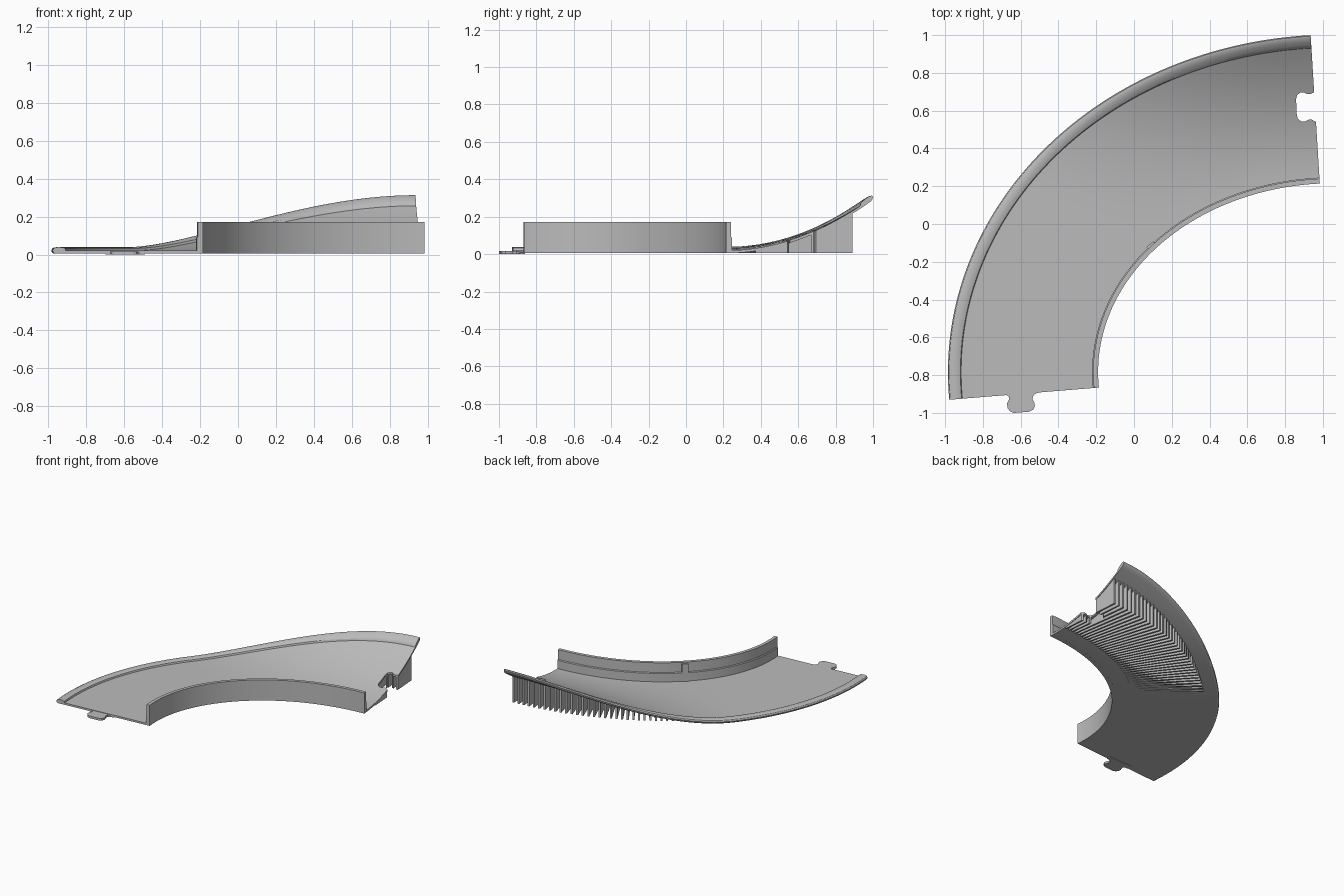
import bpy, bmesh, math

if "Cube" in bpy.data.objects:
    bpy.data.objects.remove(bpy.data.objects["Cube"])

CX, CY = 1.06, -0.784           # centre of the bend
T0, T1 = -4.7, 86.5             # sweep angles in degrees
BASE = 0.005                    # underside height

grey = bpy.data.materials.new("plain_grey")
grey.diffuse_color = (0.5, 0.5, 0.5, 1)
grey.use_nodes = True
grey.node_tree.nodes["Principled BSDF"].inputs["Base Color"].default_value = grey.diffuse_color


def lift(s, t):
    """Banking height: grows toward the outer edge and the raised end."""
    u = min(max((t - 35) / (T1 - 35), 0), 1)
    return 0.285 * max(s, 0) ** 2 * u * u * (3 - 2 * u)


def place(s, z, t):
    """s runs 0 to 1 from the inner to the outer edge."""
    a = math.radians(t)
    return (CX - (1.25 + 0.795 * s) * math.cos(a),
            CY + (1.0 + 0.787 * s) * math.sin(a), z)


def finish(name, bm, smooth=True):
    bmesh.ops.recalc_face_normals(bm, faces=bm.faces)
    me = bpy.data.meshes.new(name)
    bm.to_mesh(me)
    bm.free()
    me.materials.append(grey)
    ob = bpy.data.objects.new(name, me)
    bpy.context.collection.objects.link(ob)
    if smooth:
        smooth_part(ob)
    return ob


def smooth_part(ob):
    bpy.ops.object.select_all(action='DESELECT')
    ob.select_set(True)
    bpy.context.view_layer.objects.active = ob
    bpy.ops.object.shade_smooth_by_angle(angle=math.radians(30))


def sweep(bm, profile, ta, tb, steps, banked=True):
    """Sweep a closed (s, z) profile along the bend, with end caps."""
    rings = []
    for i in range(steps + 1):
        t = ta + (tb - ta) * i / steps
        rings.append([bm.verts.new(place(s, z + (lift(s, t) if banked else 0), t))
                      for s, z in profile])
    n = len(profile)
    for r, q in zip(rings, rings[1:]):
        for j in range(n):
            k = (j + 1) % n
            bm.faces.new((r[j], r[k], q[k], q[j]))
    bm.faces.new(rings[0])
    bm.faces.new(rings[-1])


def prism(name, pts, z0, z1):
    bm = bmesh.new()
    f = bm.faces.new([bm.verts.new((x, y, z0)) for x, y in pts])
    new = bmesh.ops.extrude_face_region(bm, geom=[f])["geom"]
    for v in new:
        if isinstance(v, bmesh.types.BMVert):
            v.co.z = z1
    return finish(name, bm, False)


# Track bed with rounded outer rim
top = [(0.01 + 0.902 * i / 18, 0.02) for i in range(19)]
rim = [(0.917, 0.032), (0.932, 0.037), (0.955, 0.039), (0.978, 0.038),
       (0.993, 0.032), (1.0, 0.022), (0.996, 0.011), (0.985, BASE)]
under = [(0.01 + 0.95 * i / 18, BASE) for i in range(18, -1, -1)]
bm = bmesh.new()
sweep(bm, top + rim + under, T0, T1, 72)
bed = finish("track_bed", bm, False)

# Inner wall, slightly thicker on its lower half
bm = bmesh.new()
sweep(bm, [(0, BASE), (0.04, BASE), (0.04, 0.088), (0.033, 0.094),
           (0.033, 0.172), (0, 0.172)], T0, T1, 72, False)
finish("inner_wall", bm)

# Joint post in the middle of the inner wall
bm = bmesh.new()
sweep(bm, [(0.02, 0.01), (0.048, 0.01), (0.048, 0.162), (0.02, 0.162)],
      39.5, 41.8, 2, False)
finish("wall_post", bm)

# Support ribs under the banked part
bm = bmesh.new()
COUNT = 36
for i in range(COUNT):
    t = 41 + (T1 - 0.4 - 41) * i / (COUNT - 1)
    ss = [0.2 + 0.66 * k / 10 for k in range(11)]
    upper = [(s, BASE + 0.006 + lift(s, t)) for s in ss]
    sweep(bm, [(0.86, BASE), (0.2, BASE)] + upper, t - 0.22, t + 0.22, 1, False)
ribs = finish("support_ribs", bm, False)

# Socket cut in the raised end
socket = prism("socket_cutter",
               [(1.1, 0.695), (0.949, 0.695), (0.935, 0.688), (0.915, 0.688),
                (0.900, 0.697), (0.880, 0.695), (0.863, 0.682), (0.858, 0.66),
                (0.862, 0.575), (0.868, 0.556), (0.885, 0.543), (0.905, 0.543),
                (0.925, 0.552), (0.942, 0.552), (0.958, 0.542), (1.1, 0.542)],
               -0.2, 0.6)
for ob in (bed, ribs):
    mod = ob.modifiers.new("socket", 'BOOLEAN')
    mod.operation = 'DIFFERENCE'
    mod.solver = 'EXACT'
    mod.object = socket
    bpy.ops.object.select_all(action='DESELECT')
    ob.select_set(True)
    bpy.context.view_layer.objects.active = ob
    bpy.ops.object.modifier_apply(modifier=mod.name)
bpy.data.objects.remove(socket)
smooth_part(bed)

# Connector tab on the low end
prism("connector_tab",
      [(-0.70, -0.86), (-0.70, -0.905), (-0.675, -0.906), (-0.662, -0.915),
       (-0.662, -0.93), (-0.672, -0.95), (-0.67, -0.975), (-0.655, -0.993),
       (-0.635, -1.0), (-0.555, -0.994), (-0.535, -0.984), (-0.525, -0.965),
       (-0.528, -0.945), (-0.538, -0.925), (-0.532, -0.905), (-0.515, -0.895),
       (-0.49, -0.891), (-0.49, -0.86)], 0, 0.017)
